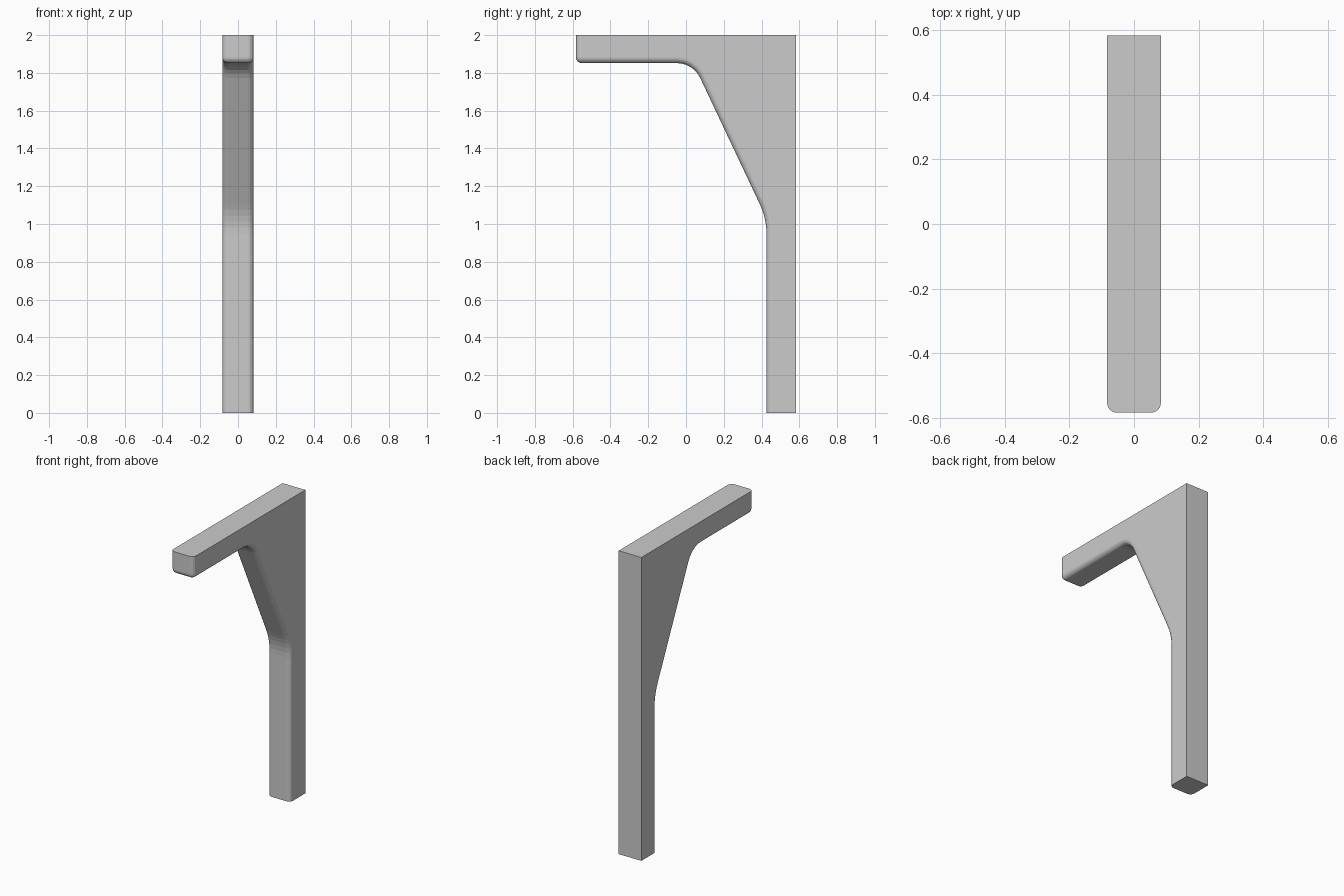
import bpy, bmesh, math
from mathutils import Vector

if "Cube" in bpy.data.objects:
    bpy.data.objects.remove(bpy.data.objects["Cube"])

HALF_W, HALF_D, TOP = 0.083, 0.583, 2.0
ARM_Z, POST_Y = 1.852, 0.426


def fillet(prev, corner, nxt, length, segments):
    """Points of a circular arc rounding a profile corner, given its tangent length."""
    p, c, n = Vector(prev), Vector(corner), Vector(nxt)
    a, b = (p - c).normalized(), (n - c).normalized()
    half = a.angle(b) / 2
    radius = length * math.tan(half)
    centre = c + (a + b).normalized() * (length / math.cos(half))
    start, end = c + a * length - centre, c + b * length - centre
    sweep = start.angle(end)
    return [centre + (start * math.sin(sweep * (1 - i / segments))
                      + end * math.sin(sweep * i / segments)) / math.sin(sweep)
            for i in range(segments + 1)]


# Side profile (y, z): inner run from arm tip to foot, then the square back
tip, foot = (-HALF_D, ARM_Z), (POST_Y, 0)
knee_top, knee_low = (0.038, ARM_Z), (POST_Y, 1.03)
inner = [Vector((-HALF_D, TOP)), Vector(tip)]
inner += fillet(tip, knee_top, knee_low, 0.087, 6)
inner += fillet(knee_top, knee_low, foot, 0.08, 5)
inner.append(Vector(foot))
profile = inner + [Vector((HALF_D, 0)), Vector((HALF_D, TOP))]

# Extrude the profile across x
bm = bmesh.new()
left = [bm.verts.new((-HALF_W, p.x, p.y)) for p in profile]
right = [bm.verts.new((HALF_W, p.x, p.y)) for p in profile]
bm.faces.new(left)
bm.faces.new(right[::-1])
for i in range(len(profile)):
    j = (i + 1) % len(profile)
    bm.faces.new((left[i], right[i], right[j], left[j]))
bmesh.ops.recalc_face_normals(bm, faces=bm.faces)

# Round the exposed inner edges and the lower tip edge
rounded = [bm.edges.get((side[i], side[i + 1]))
           for side in (left, right) for i in range(len(inner) - 1)]
rounded.append(bm.edges.get((left[1], right[1])))
bmesh.ops.bevel(bm, geom=rounded, offset=0.03, offset_type='OFFSET',
                segments=4, profile=0.5, affect='EDGES', clamp_overlap=True)

mesh = bpy.data.meshes.new("support_bracket")
bm.to_mesh(mesh)
bm.free()
bracket = bpy.data.objects.new("support_bracket", mesh)
bpy.context.collection.objects.link(bracket)
